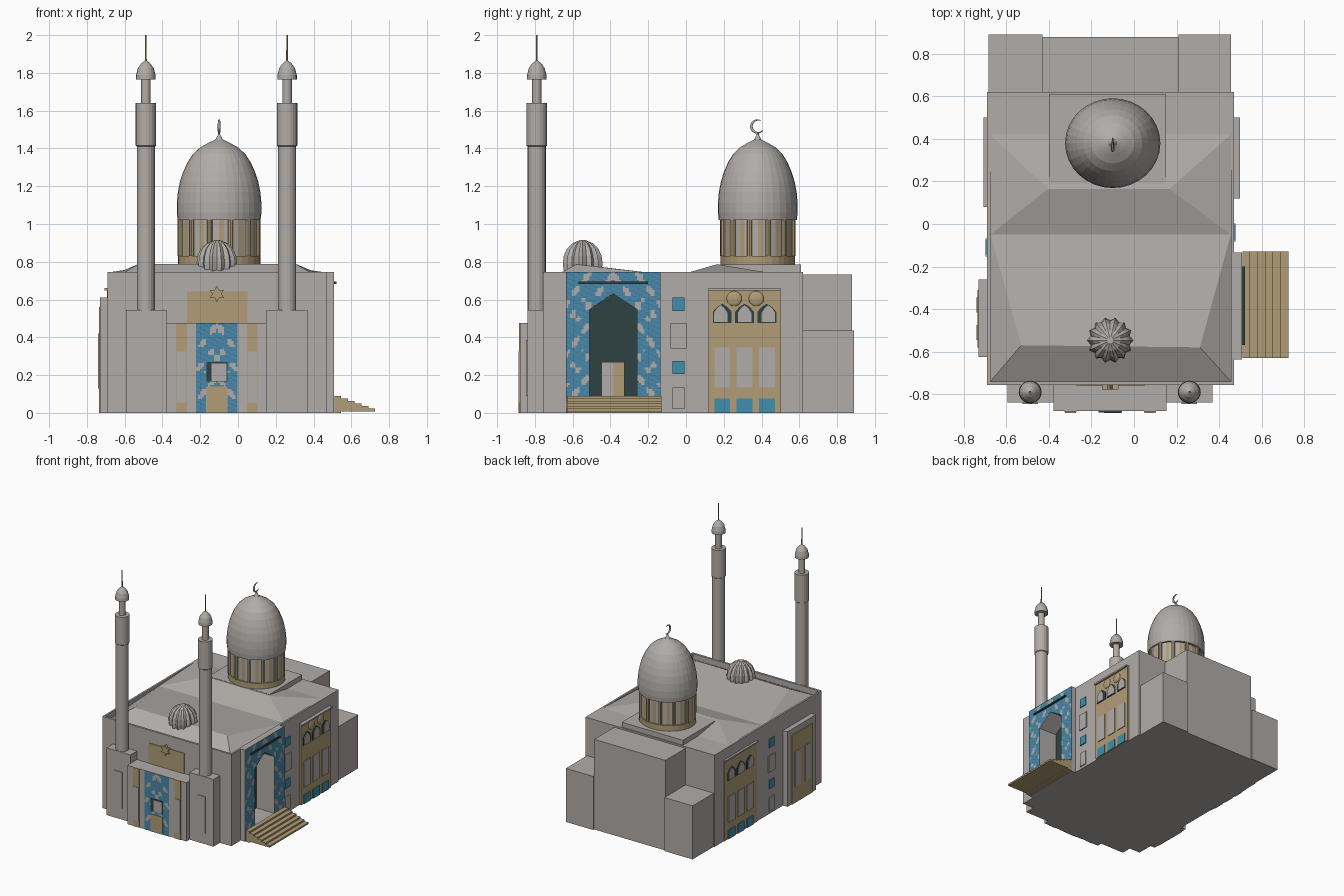
import bpy, bmesh, math

if "Cube" in bpy.data.objects:
    bpy.data.objects.remove(bpy.data.objects["Cube"])

def colour(name, r, g, b):
    m = bpy.data.materials.new(name)
    m.diffuse_color = (r, g, b, 1)
    m.use_nodes = True
    m.node_tree.nodes["Principled BSDF"].inputs["Base Color"].default_value = m.diffuse_color
    return m

STONE = colour("stone grey", .44, .415, .395)
GOLD = colour("sand gold", .44, .335, .18)
BLUE = colour("turquoise tile", .05, .28, .42)
SLATE = colour("slate blue tile", .09, .19, .36)
DARK = colour("dark green", .028, .055, .055)

def make(name, verts, faces, mats, idx=None):
    bm = bmesh.new()
    vs = [bm.verts.new(v) for v in verts]
    for i, f in enumerate(faces):
        face = bm.faces.new([vs[k] for k in f])
        face.material_index = idx[i] if idx else 0
    bmesh.ops.recalc_face_normals(bm, faces=bm.faces[:])
    me = bpy.data.meshes.new(name)
    bm.to_mesh(me)
    bm.free()
    for m in mats:
        me.materials.append(m)
    ob = bpy.data.objects.new(name, me)
    bpy.context.collection.objects.link(ob)
    return ob

def prism(name, pts, axis, d0, d1, mat):
    """Extrude a 2D outline along axis x (pts are y,z) or y (pts are x,z)."""
    at = (lambda p, d: (d, p[0], p[1])) if axis == 'x' else (lambda p, d: (p[0], d, p[1]))
    n = len(pts)
    verts = [at(p, d0) for p in pts] + [at(p, d1) for p in pts]
    faces = [list(range(n)), list(range(n, 2 * n))]
    faces += [[i, (i + 1) % n, n + (i + 1) % n, n + i] for i in range(n)]
    return make(name, verts, faces, [mat])

def box(name, x0, x1, y0, y1, z0, z1, mat=STONE):
    return prism(name, [(x0, z0), (x1, z0), (x1, z1), (x0, z1)], 'y', y0, y1, mat)

def lathe(name, prof, n, cx, cy, mats, sx=1, sy=1, rule=None, lobe=1):
    verts, faces, idx = [], [], []
    for r, z in prof:
        for i in range(n):
            a = 2 * math.pi * i / n
            k = r * (lobe if i % 2 else 1)
            verts.append((cx + sx * k * math.cos(a), cy + sy * k * math.sin(a), z))
    for j in range(len(prof) - 1):
        for i in range(n):
            i2 = (i + 1) % n
            faces.append([j * n + i, j * n + i2, (j + 1) * n + i2, (j + 1) * n + i])
            idx.append(rule(i, j) if rule else 0)
    faces += [list(range(n)), list(range((len(prof) - 1) * n, len(prof) * n))]
    idx += [0, 0]
    return make(name, verts, faces, mats, idx)

def mosaic(name, u0, u1, v0, v1, place, keep):
    """Tile panel: small cells in two blues and stone, chosen by a wave pattern."""
    nu, nv = round((u1 - u0) / .0105), round((v1 - v0) / .0105)
    du, dv = (u1 - u0) / nu, (v1 - v0) / nv
    verts = [place(u0 + i * du, v0 + j * dv) for j in range(nv + 1) for i in range(nu + 1)]
    faces, idx = [], []
    mid = (u0 + u1) / 2
    for j in range(nv):
        for i in range(nu):
            u, v = abs(u0 + (i + .5) * du - mid), v0 + (j + .5) * dv
            if not keep(u, v):
                continue
            a = math.sin(52 * u + .6) * math.sin(46 * v) + .45 * math.sin(95 * u + 71 * v)
            idx.append(2 if a > .55 else 1 if (i + 2 * j) % 5 < 2 else 0)
            k = j * (nu + 1) + i
            faces.append([k, k + 1, k + nu + 2, k + nu + 1])
    return make(name, verts, faces, [BLUE, SLATE, STONE], idx)

def arch(c, w, z0, z1, z2):
    return [(c - w, z0), (c + w, z0), (c + w, z1), (c + w * .55, z1 + (z2 - z1) * .6),
            (c, z2), (c - w * .55, z1 + (z2 - z1) * .6), (c - w, z1)]

# main hall with parapet
hall = box("main_hall", -.69, .47, -.757, .62, 0, .69)
box("parapet_left", -.69, -.675, -.757, .62, .69, .745)
box("parapet_right", .455, .47, -.757, .62, .69, .745)
box("parapet_front", -.675, .455, -.757, -.74, .69, .745)
box("parapet_back", -.675, .455, .605, .62, .69, .745)

# double hipped roof
make("hipped_roof",
     [(-.675, -.74, .70), (.455, -.74, .70), (-.53, -.57, .787), (.31, -.58, .787),
      (-.675, -.41, .71), (.455, -.41, .71), (-.675, -.05, .725), (.455, -.05, .725),
      (-.405, .165, .787), (.167, .165, .787), (-.675, .42, .745), (.455, .42, .745),
      (-.675, .605, .745), (.455, .605, .745)],
     [(0, 1, 3, 2), (0, 2, 4), (1, 5, 3), (2, 3, 7, 6), (4, 2, 6), (5, 7, 3), (6, 7, 9, 8),
      (6, 8, 10), (7, 11, 9), (8, 9, 11, 10), (10, 11, 13, 12)], [STONE])
prism("dome_platform", [(-.40, .70), (.15, .70), (.15, .785), (-.40, .785)], 'y', .19, .61, STONE)

# rear blocks
box("rear_block", -.43, .21, .62, .878, 0, .732)
box("rear_block_left", -.683, -.43, .62, .89, 0, .435)
box("rear_block_right", .21, .457, .62, .89, 0, .435)

# large dome on its drum, with crescent
DX, DY = -.10, .38
lathe("drum_base", [(.218, .78), (.218, .83)], 32, DX, DY, [GOLD], 1, .9)
lathe("drum", [(.207, .83), (.207, 1.03)], 48, DX, DY, [STONE, GOLD], 1, .9,
      lambda i, j: 1 if i % 4 == 0 else 0)
for i in range(12):
    a = 2 * math.pi * (i + .55) / 12
    lathe("drum_column", [(.014, .83), (.014, 1.025)], 8, DX + .211 * math.cos(a),
          DY + .19 * math.sin(a), [GOLD])
lathe("large_dome", [(.98, 1.022), (1, 1.06), (1, 1.11), (.975, 1.17), (.925, 1.225), (.85, 1.275),
      (.75, 1.325), (.62, 1.37), (.45, 1.405), (.25, 1.43), (.09, 1.447), (.03, 1.47), (.02, 1.485)],
      32, DX, DY, [STONE], .224, .211)
cu = bpy.data.curves.new("crescent", 'CURVE')
cu.dimensions = '3D'
cu.bevel_depth = .008
cu.bevel_resolution = 1
cu.use_fill_caps = True
sp = cu.splines.new('POLY')
sp.points.add(14)
for i, p in enumerate(sp.points):
    a = math.radians(65 + 255 * i / 14)
    p.co = (DX, DY + .034 * math.cos(a), 1.517 + .034 * math.sin(a), 1)
    p.radius = .25 + .75 * math.sin(math.pi * i / 14)
cu.materials.append(STONE)
bpy.context.collection.objects.link(bpy.data.objects.new("crescent", cu))

# small ribbed dome
lathe("ribbed_dome", [(.098, .72), (.108, .79), (.103, .83), (.085, .87), (.055, .898), (.015, .915)],
      28, -.112, -.547, [STONE], lobe=.86)

# front projection and its details
box("front_block", -.378, .152, -.88, -.757, 0, .477)
mosaic("front_mosaic", -.222, -.002, 0, .477, lambda u, v: (u, -.883, v),
       lambda u, v: not (u < .053 and v < .14))
box("front_door", -.166, -.058, -.886, -.88, 0, .14, GOLD)
box("front_opening", -.168, -.056, -.885, -.88, .165, .27, DARK)
box("front_opening_panel", -.14, -.06, -.888, -.88, .17, .262)
box("upper_front_panel", -.27, .05, -.762, -.757, .477, .642, GOLD)
star = [(-.112 + r * math.sin(i * math.pi / 6), .63 + r * math.cos(i * math.pi / 6))
        for i in range(12) for r in [.044 if i % 2 == 0 else .024]]
prism("star_ornament", star, 'y', -.778, -.757, GOLD)
for s in (-1, 1):
    c = -.112 + s * .187
    box("front_pilaster", c - .028, c + .028, -.884, -.88, 0, .477, GOLD)
    box("pilaster_window", c - .026, c + .026, -.888, -.88, .055, .325)

# minarets on square bases
for mx, x0, x1 in ((-.488, -.594, -.378), (.26, .152, .368)):
    box("minaret_base", x0, x1, -.84, -.757, 0, .546)
    box("base_window", mx - .036, mx + .036, -.846, -.84, .09, .387)
    lathe("minaret", [(.048, .54), (.048, 1.41), (.054, 1.415), (.054, 1.64), (.025, 1.64),
          (.025, 1.765), (.052, 1.765), (.051, 1.79), (.042, 1.825), (.024, 1.85), (.005, 1.865)],
          20, mx, -.79, [STONE])
    lathe("minaret_spire", [(.005, 1.86), (.004, 2.0)], 6, mx, -.79, [GOLD])

# right portal with arched niche cut into the hall
PY = -.385
slab = box("portal_slab", .465, .508, -.636, -.135, 0, .745)
cut = prism("niche_cutter", [(PY - .13, .085), (PY + .13, .085), (PY + .13, .545), (PY, .632),
            (PY - .13, .545)], 'x', .34, .6, STONE)
cut.hide_render = True
cut.hide_set(True)
for ob in (hall, slab):
    b = ob.modifiers.new("niche", 'BOOLEAN')
    b.object = cut
    b.operation = 'DIFFERENCE'
    b.solver = 'EXACT'
prism("niche_back", [(PY - .13, .085), (PY + .13, .085), (PY + .13, .545), (PY, .632),
      (PY - .13, .545)], 'x', .338, .346, DARK)
mosaic("portal_mosaic", -.636, -.135, 0, .745, lambda u, v: (.511, u, v),
       lambda u, v: not (u < .13 and .085 < v < .632 - u * .67))
box("portal_door_stone", .346, .354, -.447, PY, .085, .27)
box("portal_door_gold", .346, .354, PY, -.325, .085, .27, GOLD)
box("portal_cornice", .505, .522, -.57, -.2, .682, .695, DARK)

# entrance steps
for i in range(6):
    x = .51 + .036 * i
    box("step", x, x + .036, -.63, -.13, .0 if i == 0 else .012, .09 - .0135 * i, GOLD)
box("step_slab", .51, .725, -.63, -.13, .008, .02, GOLD)

# left front bay
box("left_bay", -.73, -.69, -.626, -.26, 0, .61)
box("left_bay_panel", -.736, -.73, -.58, -.31, 0, .56, GOLD)
for c in (-.51, -.38):
    box("left_bay_window", -.741, -.735, c - .035, c + .035, .13, .42)

# rear bays on both sides: arched, tall and low windows; small windows beside them
for s, wall, lo, hi in ((1, .47, .12, .50), (-1, -.69, .08, .50)):
    def side(name, d0, d1, y0, y1, z0, z1, mat=STONE):
        a, b = sorted((wall + s * d0, wall + s * d1))
        return box(name, a, b, y0, y1, z0, z1, mat)
    t = .014 if s > 0 else .004
    side("bay_panel", 0, t, lo, hi, 0, .65, GOLD)
    side("bay_cornice", 0, t + .014, lo, hi, .648, .66, STONE)
    mid = (lo + hi) / 2
    for k in (-1, 0, 1):
        c = mid + k * .118
        e = wall + s * t
        prism("arched_window", arch(c, .05, .475, .535, .578), 'x', e, e + s * .004, DARK)
        prism("arched_window_panel", arch(c + .008 * k, .036, .48, .53, .57), 'x', e, e + s * .008, STONE)
        side("tall_window", t, t + .006, c - .042, c + .042, .135, .345)
        side("low_window", t, t + .006, c - .042, c + .042, 0, .075, BLUE)
    if s > 0:
        for y in (.255, .372):
            bpy.ops.mesh.primitive_uv_sphere_add(segments=16, ring_count=10, radius=.04,
                                                 location=(wall + t, y, .605))
            o = bpy.context.object
            o.name = "round_boss"
            o.scale.x = .3
            o.data.materials.append(GOLD)
    c = -.04 if s > 0 else -.11
    for z0, z1, w, m in ((.54, .61, .032, BLUE), (.34, .475, .042, STONE),
                         (.205, .275, .032, BLUE), (.02, .135, .032, STONE)):
        side("small_window", 0, .008, c - w, c + w, z0, z1, m)
